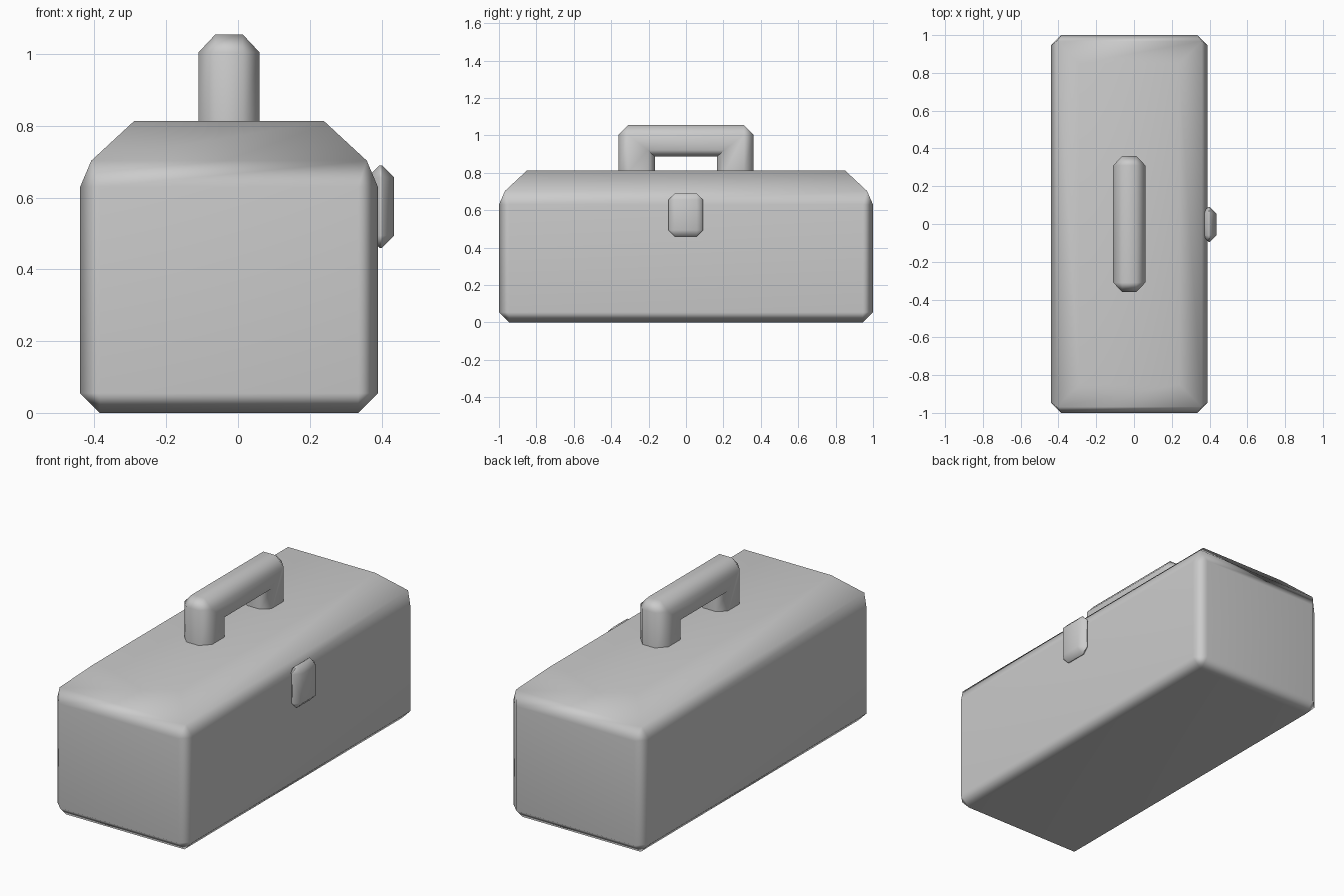
import bpy, bmesh, math

cube = bpy.data.objects.get("Cube")
if cube:
    bpy.data.objects.remove(cube, do_unlink=True)

# One grey for the whole box
grey = bpy.data.materials.new("grey metal")
grey.use_nodes = True
GREY = (0.6, 0.6, 0.6, 1)
grey.diffuse_color = GREY
grey.node_tree.nodes["Principled BSDF"].inputs["Base Color"].default_value = GREY


def finish(name, bm, angle=60):
    """Turn a bmesh into a smooth, weighted-normal object."""
    bmesh.ops.remove_doubles(bm, verts=bm.verts, dist=0.001)
    bmesh.ops.recalc_face_normals(bm, faces=bm.faces)
    mesh = bpy.data.meshes.new(name)
    bm.to_mesh(mesh)
    bm.free()
    mesh.materials.append(grey)
    obj = bpy.data.objects.new(name, mesh)
    bpy.context.collection.objects.link(obj)
    bpy.ops.object.select_all(action="DESELECT")
    obj.select_set(True)
    bpy.context.view_layer.objects.active = obj
    bpy.ops.object.shade_smooth_by_angle(angle=math.radians(angle))
    weighted = obj.modifiers.new("weighted normals", "WEIGHTED_NORMAL")
    weighted.keep_sharp = True
    return obj


def loft(bm, rings):
    """Skin equal-length closed rings and cap both ends."""
    loops = [[bm.verts.new(p) for p in ring] for ring in rings]
    for a, b in zip(loops, loops[1:]):
        for i in range(len(a)):
            j = (i + 1) % len(a)
            bm.faces.new((a[i], a[j], b[j], b[i]))
    bm.faces.new(loops[0])
    bm.faces.new(loops[-1])


def body_ring(hx, hy, z, cut=0.0):
    """Rectangle with clipped corners, as eight points."""
    ring = []
    for sx, sy in ((1, 1), (-1, 1), (-1, -1), (1, -1)):
        pair = [(sx * hx, sy * (hy - cut)), (sx * (hx - cut), sy * hy)]
        ring += pair if sx * sy > 0 else pair[::-1]
    return [(x - 0.025, y, z) for x, y in ring]


# Body: bevelled box with a hipped lid
bm = bmesh.new()
loft(bm, [
    body_ring(0.36, 0.945, 0),
    body_ring(0.415, 1.0, 0.055, 0.055),
    body_ring(0.415, 1.0, 0.63, 0.055),
    body_ring(0.384, 0.968, 0.703),
    body_ring(0.265, 0.85, 0.813),
])
finish("box_body", bm)

# Handle: octagonal section swept over two legs and a bar
LEG_Y = (0.36, 0.31, 0.205, 0.167)
BAR_Z = (1.055, 1.005, 0.922, 0.887)
SECTION = ((-0.038, 0), (0.038, 0), (0.085, 1), (0.085, 2),
           (0.038, 3), (-0.038, 3), (-0.085, 2), (-0.085, 1))


def handle_ring(side, place):
    ring = []
    for x, d in SECTION:
        y, z = LEG_Y[d], BAR_Z[d]
        if place == "foot":
            z = 0.8
        elif d == 0 and place == "leg top":
            z = BAR_Z[1]
        elif d == 0:
            y = LEG_Y[1]
        ring.append((x - 0.025, side * y, z))
    return ring


bm = bmesh.new()
places = ("foot", "leg top", "bar end")
loft(bm, [handle_ring(-1, p) for p in places] + [handle_ring(1, p) for p in places[::-1]])
finish("carry_handle", bm)

# Latch: small bevelled block on the left side
bm = bmesh.new()
bmesh.ops.create_cube(bm, size=1)
for v in bm.verts:
    v.co.x = 0.398 + v.co.x * 0.075
    v.co.y = -0.002 + v.co.y * 0.185
    v.co.z = 0.575 + v.co.z * 0.23
bmesh.ops.bevel(bm, geom=bm.edges[:], offset=0.034, segments=1, affect="EDGES")
finish("front_latch", bm)
